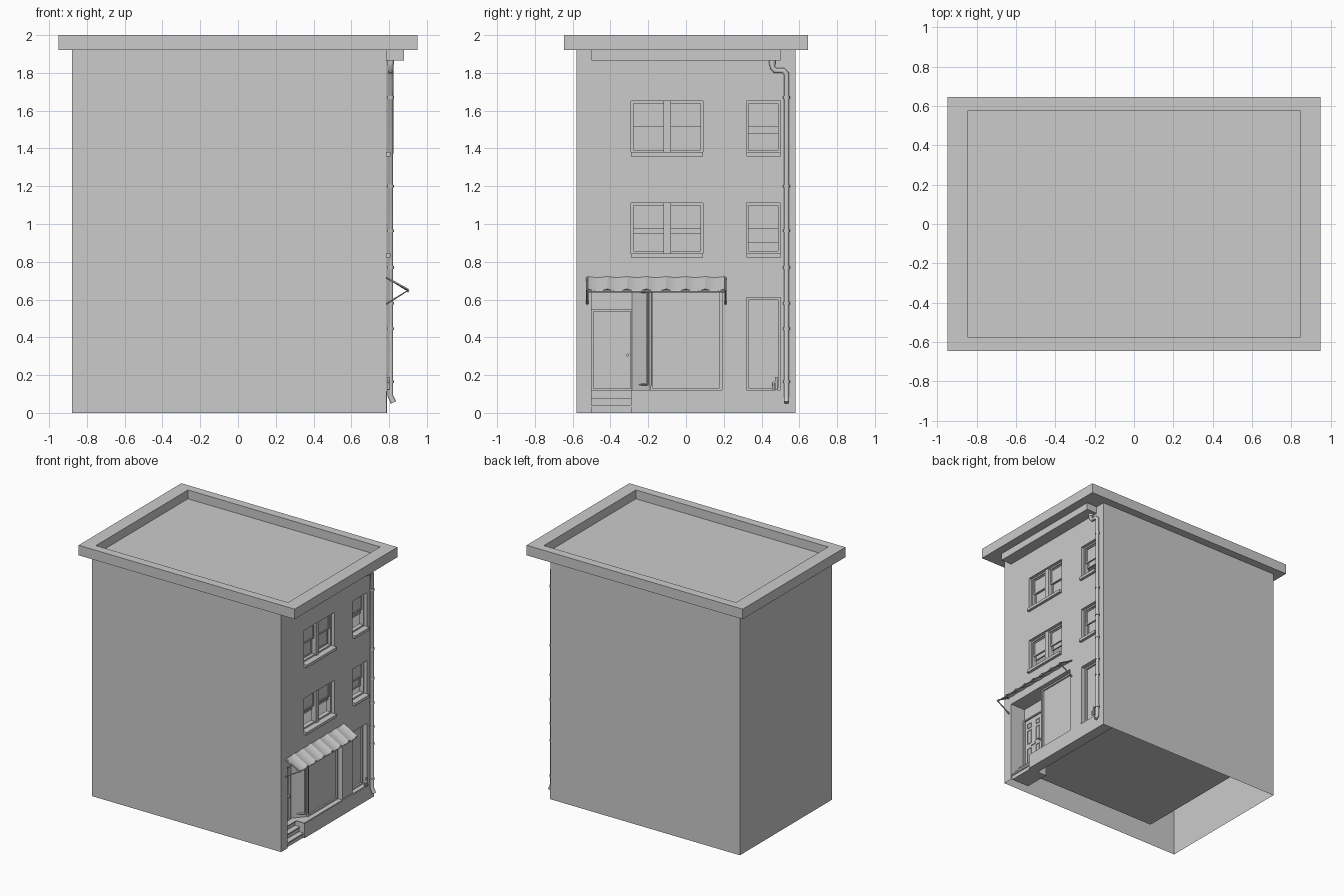
import bpy, bmesh, math
from mathutils import Vector

if "Cube" in bpy.data.objects:
    bpy.data.objects.remove(bpy.data.objects["Cube"])

FX = 0.785  # plane of the street facade


def finish(name, bm):
    me = bpy.data.meshes.new(name)
    bm.to_mesh(me)
    bm.free()
    ob = bpy.data.objects.new(name, me)
    bpy.context.collection.objects.link(ob)
    return ob


def quads(name, faces):
    bm = bmesh.new()
    for f in faces:
        bm.faces.new([bm.verts.new(p) for p in f])
    bmesh.ops.remove_doubles(bm, verts=bm.verts, dist=1e-5)
    return finish(name, bm)


def boxes(name, ranges):
    bm = bmesh.new()
    for x0, x1, y0, y1, z0, z1 in ranges:
        vs = bmesh.ops.create_cube(bm, size=1)["verts"]
        for v in vs:
            v.co = Vector(((x0 + x1) / 2 + v.co.x * (x1 - x0),
                           (y0 + y1) / 2 + v.co.y * (y1 - y0),
                           (z0 + z1) / 2 + v.co.z * (z1 - z0)))
    return finish(name, bm)


def frame(name, x0, x1, y0, y1, z0, z1, w):
    return boxes(name, [(x0, x1, y0, y0 + w, z0, z1), (x0, x1, y1 - w, y1, z0, z1),
                        (x0, x1, y0 + w, y1 - w, z0, z0 + w),
                        (x0, x1, y0 + w, y1 - w, z1 - w, z1)])


def tube(name, paths, r, sides=3):
    cu = bpy.data.curves.new(name, 'CURVE')
    cu.dimensions = '3D'
    cu.bevel_depth = r
    cu.bevel_resolution = sides
    cu.use_fill_caps = True
    for pts in paths:
        sp = cu.splines.new('POLY')
        sp.points.add(len(pts) - 1)
        for p, co in zip(sp.points, pts):
            p.co = (*co, 1)
    tmp = bpy.data.objects.new(name + "_path", cu)
    bpy.context.collection.objects.link(tmp)
    bpy.context.view_layer.update()
    me = bpy.data.meshes.new_from_object(tmp.evaluated_get(bpy.context.evaluated_depsgraph_get()))
    bpy.data.objects.remove(tmp)
    ob = bpy.data.objects.new(name, me)
    bpy.context.collection.objects.link(ob)
    me.shade_smooth()
    bpy.context.view_layer.objects.active = ob
    ob.select_set(True)
    bpy.ops.object.shade_smooth_by_angle(angle=math.radians(40))
    ob.select_set(False)
    return ob


# Facade openings: y0, y1, z0, z1, reveal depth
WINDOWS = [(-0.29, 0.09, 1.38, 1.65, (0, 0)), (0.32, 0.50, 1.38, 1.65, (0.085,)),
           (-0.29, 0.09, 0.845, 1.11, (0.09, 0.09)), (0.32, 0.50, 0.845, 1.11, (0.045,))]
SHOP = (-0.50, 0.19, 0.12, 0.65)
SIDE = (0.32, 0.50, 0.12, 0.61)
STEPS = (-0.50, -0.29, 0.0, 0.12)
holes = [w[:4] for w in WINDOWS] + [SHOP, SIDE, STEPS]

# Walls: plain sheets on three sides, grid with openings on the street side
L, Y, H = -0.88, 0.58, 1.92
faces = [[(L, -Y, 0), (FX, -Y, 0), (FX, -Y, H), (L, -Y, H)],
         [(FX, Y, 0), (L, Y, 0), (L, Y, H), (FX, Y, H)],
         [(L, Y, 0), (L, -Y, 0), (L, -Y, H), (L, Y, H)]]
ys = sorted({-Y, Y, *[v for h in holes for v in h[:2]]})
zs = sorted({0, H, *[v for h in holes for v in h[2:]]})
for a, b in zip(ys, ys[1:]):
    for c, d in zip(zs, zs[1:]):
        my, mz = (a + b) / 2, (c + d) / 2
        if not any(h[0] < my < h[1] and h[2] < mz < h[3] for h in holes):
            faces.append([(FX, a, c), (FX, b, c), (FX, b, d), (FX, a, d)])
# Reveals around the openings
for h in holes[:6]:
    y0, y1, z0, z1 = h
    x = FX - (0.05 if h is SHOP else 0.06)
    faces += [[(FX, y0, z0), (FX, y0, z1), (x, y0, z1), (x, y0, z0)],
              [(FX, y1, z1), (FX, y1, z0), (x, y1, z0), (x, y1, z1)],
              [(FX, y0, z1), (FX, y1, z1), (x, y1, z1), (x, y0, z1)]]
    if h is not SHOP:
        faces.append([(FX, y1, z0), (FX, y0, z0), (x, y0, z0), (x, y1, z0)])
quads("walls", faces)

# Interior room shell, open to the street side
a, b, y, c, d = -0.59, 0.715, 0.51, 0.12, 1.85
quads("interior_room", [
    [(a, -y, c), (b, -y, c), (b, y, c), (a, y, c)],
    [(a, -y, c), (a, y, c), (a, y, d), (a, -y, d)],
    [(a, -y, d), (a, y, d), (b, y, d), (b, -y, d)],
    [(a, -y, c), (a, -y, d), (b, -y, d), (b, -y, c)],
    [(a, y, c), (b, y, c), (b, y, d), (a, y, d)]])

# Roof slab with sunken deck
bm = bmesh.new()
for v in bmesh.ops.create_cube(bm, size=1)["verts"]:
    v.co = Vector((v.co.x * 1.9, v.co.y * 1.29, 1.96 + v.co.z * 0.08))
top = max(bm.faces, key=lambda f: f.calc_center_median().z)
bmesh.ops.inset_region(bm, faces=[top], thickness=0.0)
for v in top.verts:
    v.co.x, v.co.y = math.copysign(0.845, v.co.x), math.copysign(0.578, v.co.y)
deck = bmesh.ops.extrude_discrete_faces(bm, faces=[top])["faces"][0]
for v in deck.verts:
    v.co.z = 1.93
finish("roof", bm)
boxes("gutter_box", [(FX, 0.88, -0.5, 0.5, 1.865, 1.92)])

# Sash windows with partly raised lower sashes
for i, (y0, y1, z0, z1, opens) in enumerate(WINDOWS):
    n = len(opens)
    boxes(f"window_sill_{i}", [(0.73, 0.807, y0, y1 + 0.0, z0 - 0.022, z0)])
    frame(f"window_frame_{i}", 0.725, 0.76, y0, y1, z0, z1, 0.012)
    if n == 2:
        m = (y0 + y1) / 2
        boxes(f"window_mullion_{i}", [(0.725, 0.77, m - 0.02, m + 0.02, z0, z1)])
    for j, gap in enumerate(opens):
        a = y0 + 0.012 if j == 0 else (y0 + y1) / 2 + 0.02
        b = y1 - 0.012 if j == n - 1 else (y0 + y1) / 2 - 0.02
        mid = (z0 + z1) / 2
        for part, x, lo, hi in (("upper", 0.745, mid, z1 - 0.01),
                                ("lower", 0.73, z0 + 0.012 + gap,
                                 min(mid + 0.012 + gap, z1 - 0.01))):
            frame(f"{part}_sash_{i}_{j}", x - 0.006, x + 0.006, a, b, lo, hi, 0.011)
            boxes(f"{part}_glass_{i}_{j}", [(x - 0.001, x + 0.001, a, b, lo, hi)])

# Tall ground floor side window
frame("side_window_frame", 0.725, 0.75, *SIDE, 0.012)
boxes("side_window_glass", [(0.732, 0.736, *SIDE)])

# Plinth band and pier base
boxes("plinth", [(0.70, FX + 0.003, -0.29, Y, 0.0, 0.115),
                 (FX - 0.01, FX + 0.002, 0.19, 0.32, 0.115, 0.128)])

# Entrance steps cut into the building, with nosings
boxes("entrance_steps", [r for k in range(3) for r in
      ((0.62, 0.775 - 0.035 * k, -0.5, -0.29, 0.04 * k, 0.04 * k + 0.03),
       (0.62, 0.781 - 0.035 * k, -0.5, -0.29, 0.04 * k + 0.03, 0.04 * k + 0.04))])

# Porch: side wall, angled wall, ceiling, back
DX, SX = 0.655, 0.735  # door and shop window planes
zt = 0.65
quads("porch_lining", [
    [(FX, -0.5, 0), (FX, -0.5, zt), (DX, -0.5, zt), (DX, -0.5, 0)],
    [(DX, -0.285, 0.12), (SX, -0.19, 0.12), (SX, -0.19, zt), (DX, -0.285, zt)],
    [(FX, -0.5, zt), (FX, 0.19, zt), (SX, 0.19, zt), (DX, -0.285, zt), (DX, -0.5, zt)],
    [(FX, -0.5, 0.12), (FX, 0.19, 0.12), (SX, 0.19, 0.12), (DX, -0.285, 0.12), (DX, -0.5, 0.12)][1:4]
    + [(FX, -0.285, 0.12)],
    [(FX, -0.29, 0), (DX, -0.29, 0), (DX, -0.29, 0.12), (FX, -0.29, 0.12)],
    [(DX, -0.5, 0.54), (DX, -0.285, 0.54), (DX, -0.285, zt), (DX, -0.5, zt)]])

# Angled side light in the porch
p, q = Vector((DX, -0.265, 0)), Vector((SX, -0.205, 0))
bars = [[(p.x, p.y, z), (q.x, q.y, z)] for z in (0.15, 0.64)]
bars += [[(v.x, v.y, 0.15), (v.x, v.y, 0.64)] for v in (p, q)]
tube("side_light_frame", bars, 0.006, 0)

# Shop window
frame("shop_window_frame", SX - 0.01, SX + 0.012, -0.19, 0.19, 0.12, zt, 0.012)
boxes("shop_window_glass", [(SX - 0.004, SX, -0.19, 0.19, 0.12, zt)])
tube("shop_corner_post", [[(SX + 0.01, -0.19, 0.145), (SX + 0.01, -0.19, zt)]], 0.007)

# Front door with raised panels, letter plate and knob
boxes("door", [(DX - 0.02, DX, -0.5, -0.285, 0.12, 0.545)])
frame("door_frame", DX, DX + 0.012, -0.5, -0.285, 0.12, 0.548, 0.01)
for k, yc in enumerate((-0.44, -0.345)):
    for m, (z0, z1) in enumerate(((0.155, 0.29), (0.33, 0.445), (0.465, 0.505))):
        frame(f"door_moulding_{k}_{m}", DX, DX + 0.005, yc - 0.021, yc + 0.021, z0, z1, 0.005)
boxes("letter_plate", [(DX, DX + 0.006, -0.415, -0.37, 0.302, 0.32)])
tube("door_knob", [[(DX, -0.308, 0.307), (DX + 0.018, -0.308, 0.307)]], 0.008)

# Corrugated awning
N, y0, y1 = 84, -0.52, 0.205
rows = []
for k in range(N + 1):
    y = y0 + (y1 - y0) * k / N
    w = 0.012 * abs(math.sin(math.pi * 7 * k / N))
    rows.append(((FX, y, 0.722 - w * 0.4), (0.903, y, 0.657 - w)))
aw = quads("awning", [[r[0], r[1], s[1], s[0]] for r, s in zip(rows, rows[1:])])
so = aw.modifiers.new("thickness", 'SOLIDIFY')
so.thickness = 0.004
tube("awning_brackets", [[(FX, y, 0.715), (0.903, y, 0.65), (FX, y, 0.577)]
                         for y in (y0 - 0.003, y1 + 0.004)], 0.006, 1)
tube("awning_front_bar", [[(0.9, y0, 0.643), (0.9, y1, 0.643)]], 0.005, 1)

# Downpipe with collars and outlet shoe
px, py = 0.807, 0.532
tube("downpipe", [[(px, 0.457, 1.87), (px, 0.457, 1.83), (px, 0.472, 1.812), (px, 0.515, 1.812),
                   (px, py, 1.795), (px, py, 0.09), (px + 0.016, py, 0.055)]], 0.015)
tube("pipe_collars", [[(px, py, z - 0.007), (px, py, z + 0.007)]
                      for z in (1.67, 1.2, 0.965, 0.77, 0.58, 0.445, 0.165)]
     + [[(px, 0.457, 1.845), (px, 0.457, 1.866)]], 0.0185)

# Small standpipe beside the downpipe
tube("standpipe", [[(0.795, 0.478, 0.12), (0.795, 0.478, 0.19)],
                   [(0.795, 0.462, 0.125), (0.795, 0.462, 0.158), (0.795, 0.478, 0.165)]], 0.007)
